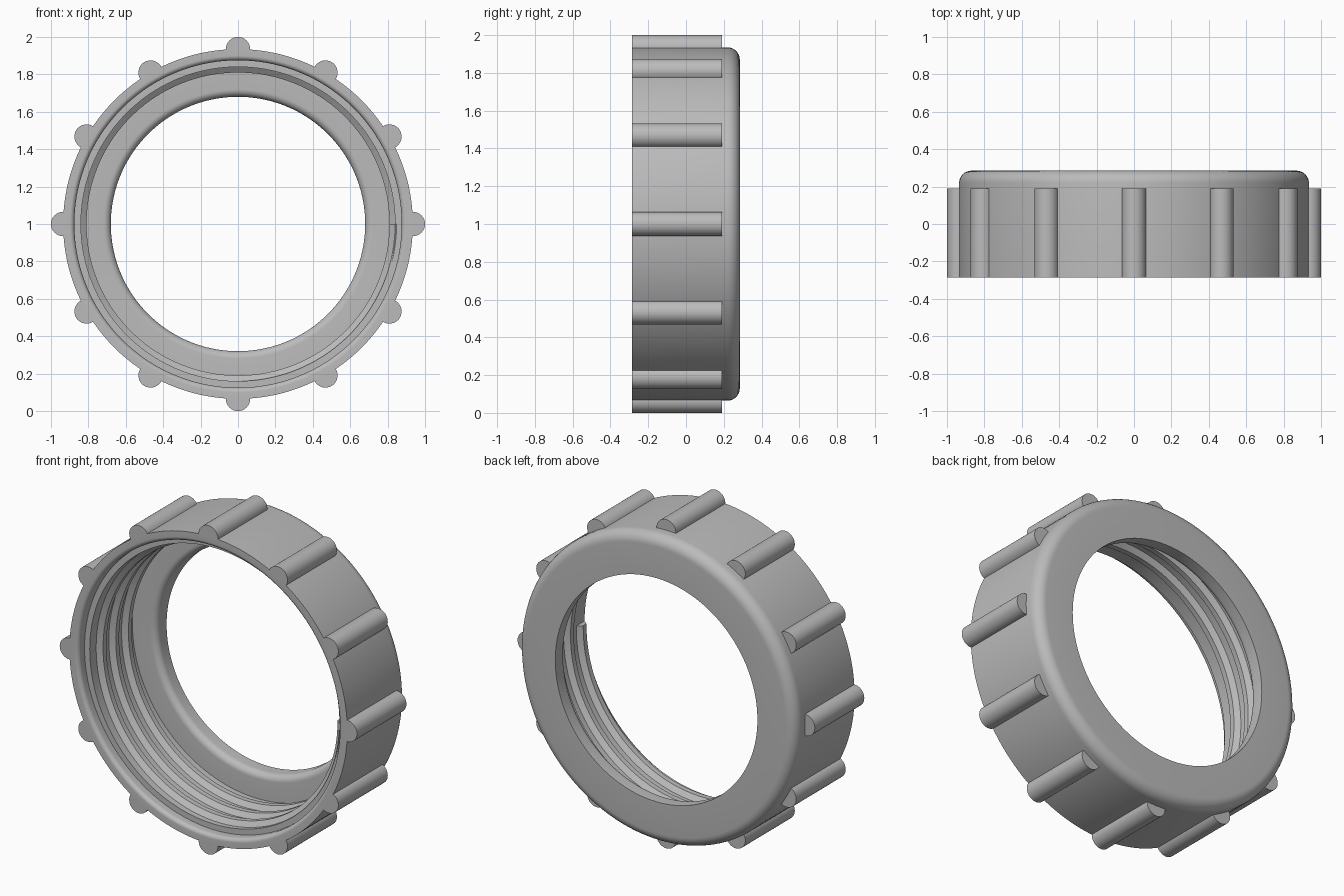
import bpy, bmesh
from math import sin, cos, pi, radians
from mathutils import Vector, Matrix

if "Cube" in bpy.data.objects:
    bpy.data.objects.remove(bpy.data.objects["Cube"])

FRONT, BACK = -0.285, 0.285
OUTER, RIB_R, RIB_BACK = 0.935, 0.065, 0.19
BORE, ROOT, CREST, HOLE = 0.875, 0.84, 0.81, 0.68
CENTRE = Vector((0, 0, 1))

grey = bpy.data.materials.new("plain grey")
grey.use_nodes = True
grey.diffuse_color = (0.5, 0.5, 0.5, 1)
grey.node_tree.nodes["Principled BSDF"].inputs["Base Color"].default_value = grey.diffuse_color


def finish(name, bm):
    bmesh.ops.recalc_face_normals(bm, faces=bm.faces)
    mesh = bpy.data.meshes.new(name)
    bm.to_mesh(mesh)
    bm.free()
    mesh.materials.append(grey)
    obj = bpy.data.objects.new(name, mesh)
    bpy.context.collection.objects.link(obj)
    bpy.ops.object.select_all(action='DESELECT')
    obj.select_set(True)
    bpy.context.view_layer.objects.active = obj
    bpy.ops.object.shade_smooth_by_angle(angle=radians(30))
    return obj


def fillet(r, y, size, start, steps=8):
    """Quarter arc around (r, y), in profile coordinates (radius, depth)."""
    return [(r + size * cos(start + pi / 2 * i / steps),
             y + size * sin(start + pi / 2 * i / steps)) for i in range(steps + 1)]


def bridge(bm, a, b):
    for i in range(len(a)):
        j = (i + 1) % len(a)
        bm.faces.new((a[i], a[j], b[j], b[i]))


def ring_of(bm, profile, angle, shift=0):
    return [bm.verts.new(CENTRE + Vector((r * cos(angle), y + shift, -r * sin(angle))))
            for r, y in profile]


# Collar: one closed profile turned around the depth axis
flange = 0.185
profile = [(OUTER, FRONT)]
profile += fillet(OUTER - 0.065, BACK - 0.065, 0.065, 0)          # rounded back corner
profile += [(HOLE, BACK)]
profile += fillet(HOLE + 0.04, flange + 0.04, 0.04, pi)[:]         # rounded hole lip
profile += [(ROOT, flange), (ROOT, FRONT + 0.06), (BORE, FRONT + 0.06)]
profile += fillet(BORE + 0.025, FRONT + 0.025, 0.025, pi)          # rounded mouth
bm = bmesh.new()
SEG = 144
rings = [ring_of(bm, profile, 2 * pi * i / SEG) for i in range(SEG)]
for i in range(SEG):
    bridge(bm, rings[i], rings[(i + 1) % SEG])
finish("collar", bm)

# Screw thread: trapezoid ridge swept along a helix, closed at both ends
pitch, turns, per_turn = 0.122, 3, 96
section = [(ROOT + 0.008, -0.045), (CREST, -0.016), (CREST, 0.016), (ROOT + 0.008, 0.045)]
bm = bmesh.new()
start = FRONT + 0.06 + 0.04
rings = [ring_of(bm, section, 2 * pi * i / per_turn, start + pitch * i / per_turn)
         for i in range(turns * per_turn + 1)]
for a, b in zip(rings, rings[1:]):
    bridge(bm, a, b)
bm.faces.new(rings[0])
bm.faces.new(rings[-1])
finish("inner_thread", bm)

# Grip ribs: round bars half sunk into the outside wall
for k in range(12):
    bm = bmesh.new()
    turn = Matrix.Rotation(2 * pi * k / 12, 3, 'Y')
    arc = [radians(-105 + 210 * i / 20) for i in range(21)]
    ends = [[bm.verts.new(CENTRE + turn @ Vector((OUTER + RIB_R * cos(a), y, RIB_R * sin(a))))
             for a in arc] for y in (FRONT, RIB_BACK)]
    bridge(bm, *ends)
    for end in ends:
        bm.faces.new(end)
    finish(f"grip_rib_{k + 1}", bm)
